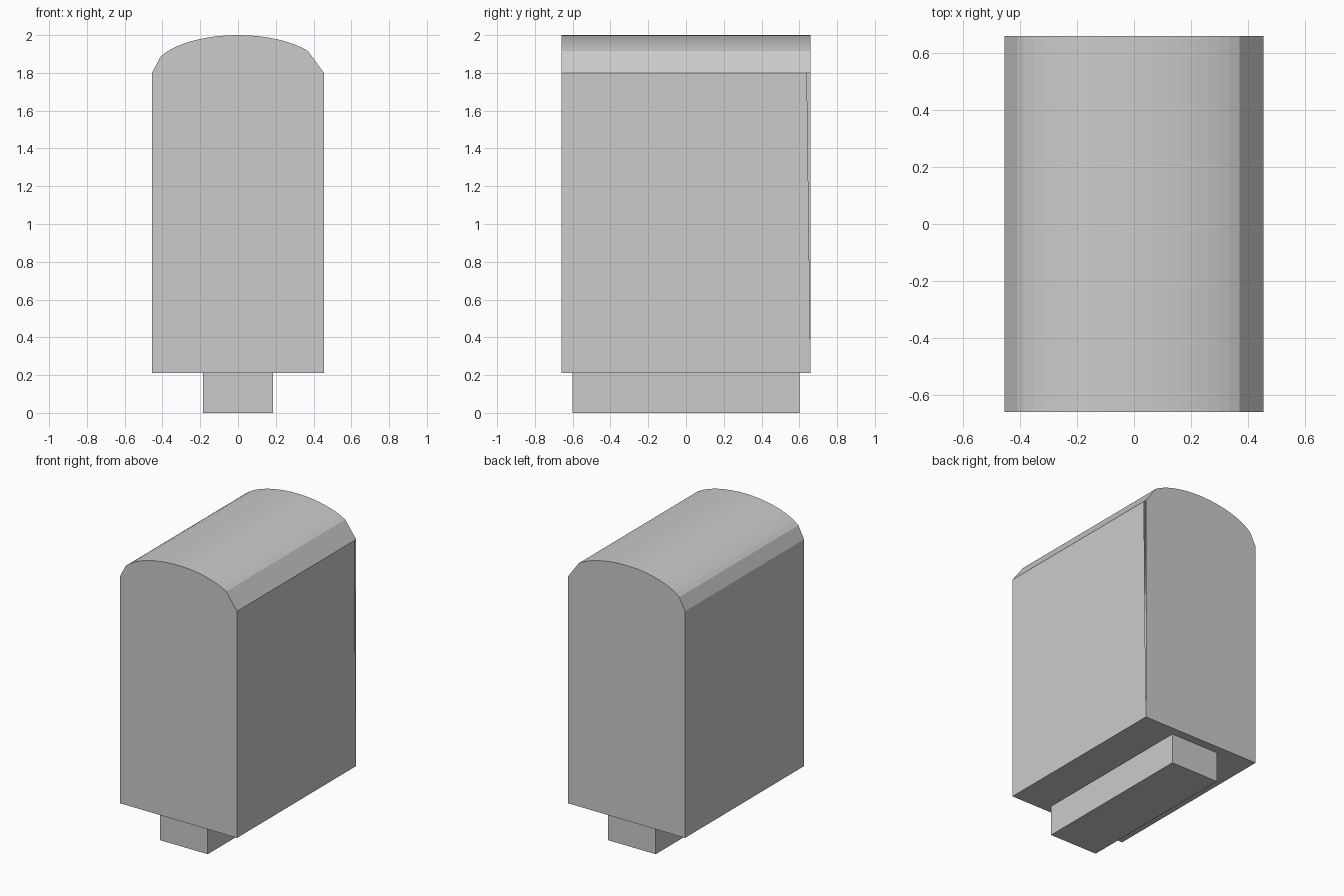
import bpy, bmesh, math

if "Cube" in bpy.data.objects:
    bpy.data.objects.remove(bpy.data.objects["Cube"])

HALF_X, HALF_Y = 0.455, 0.66
BASE_Z, SHOULDER_Z, TOP_Z = 0.21, 1.80, 2.0


def finish(name, bm):
    bmesh.ops.recalc_face_normals(bm, faces=bm.faces)
    mesh = bpy.data.meshes.new(name)
    bm.to_mesh(mesh)
    bm.free()
    obj = bpy.data.objects.new(name, mesh)
    bpy.context.collection.objects.link(obj)
    return obj


# Arched body: elliptical crown with a wider facet on the right shoulder
def arched_body():
    profile = [(HALF_X, BASE_Z), (HALF_X, SHOULDER_Z)]
    steps = 18
    for i in range(steps + 1):
        a = math.radians(35.5 + (154.3 - 35.5) * i / steps)
        profile.append((HALF_X * math.cos(a),
                        SHOULDER_Z + (TOP_Z - SHOULDER_Z) * math.sin(a)))
    profile += [(-HALF_X, SHOULDER_Z), (-HALF_X, BASE_Z)]
    bm = bmesh.new()
    front = [bm.verts.new((x, -HALF_Y, z)) for x, z in profile]
    back = [bm.verts.new((x, HALF_Y, z)) for x, z in profile]
    bm.faces.new(front)
    bm.faces.new(back[::-1])
    n = len(profile)
    for i in range(1, n):
        j = (i + 1) % n
        bm.faces.new((front[i], back[i], back[j], front[j]))
    # Right wall stops short of the back corner, leaving a thin tapered slit
    edge = bm.verts.new((HALF_X, HALF_Y - 0.02, SHOULDER_Z))
    bm.faces.new((front[0], back[0], edge, front[1]))
    return finish("arched_body", bm)


# Narrow foot under the body
def foot():
    bm = bmesh.new()
    bmesh.ops.create_cube(bm, size=1)
    bmesh.ops.scale(bm, vec=(0.37, 1.2, BASE_Z), verts=bm.verts)
    bmesh.ops.translate(bm, vec=(0, 0, BASE_Z / 2), verts=bm.verts)
    return finish("foot", bm)


arched_body()
foot()
